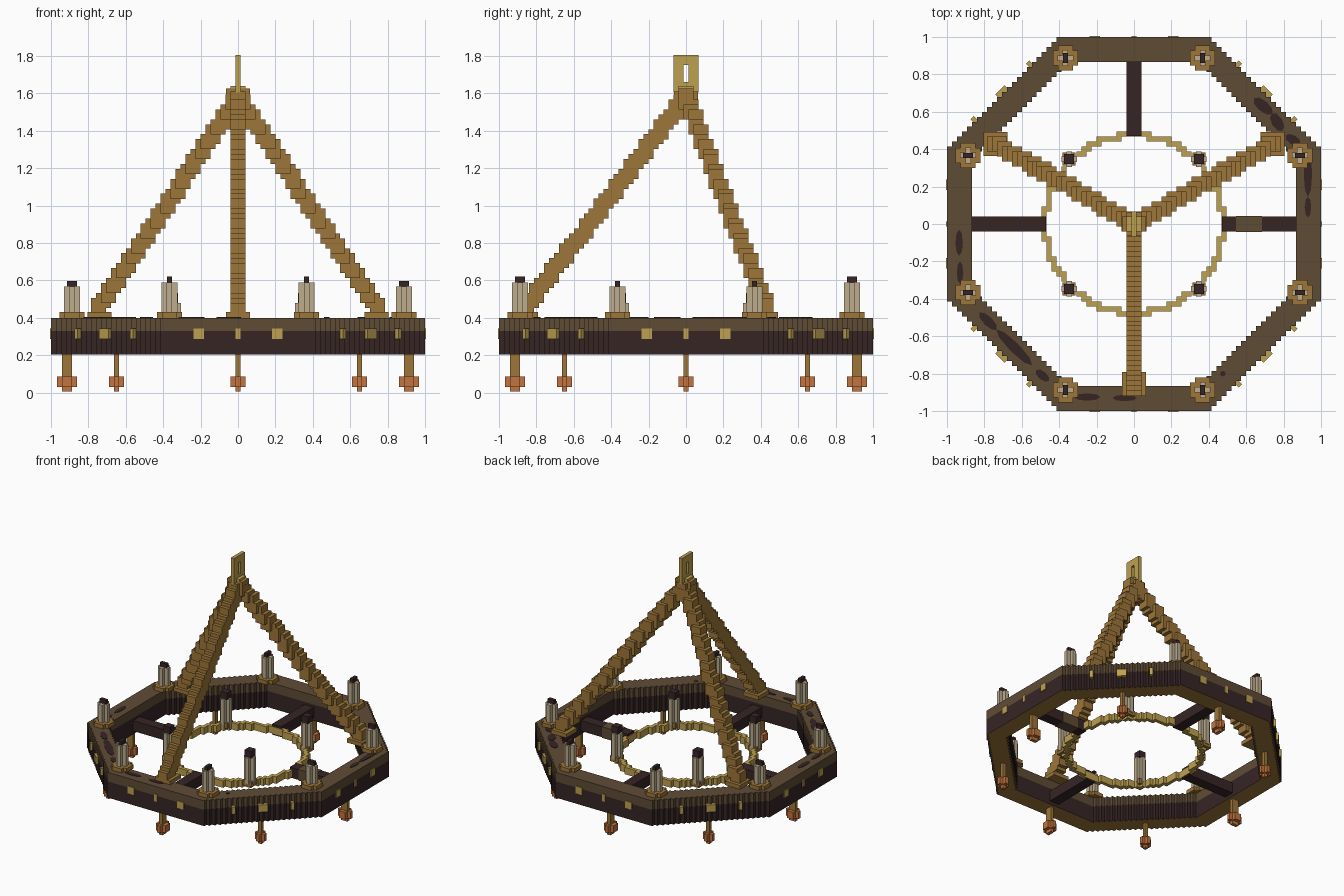
import bpy, bmesh, math
from mathutils import Matrix, Vector

cube = bpy.data.objects.get("Cube")
if cube:
    bpy.data.objects.remove(cube)

V = 2 / 75      # size of one block
N = 75          # blocks across


def material(name, rgb):
    lin = [((c / 255 + 0.055) / 1.055) ** 2.4 for c in rgb] + [1]
    m = bpy.data.materials.new(name)
    m.diffuse_color = lin
    m.use_nodes = True
    m.node_tree.nodes["Principled BSDF"].inputs["Base Color"].default_value = lin
    return m


BRONZE = material("bronze", (157, 118, 57))
GOLD = material("gold", (190, 160, 80))
CREAM = material("candle wax", (190, 173, 142))
DARK = material("dark wood", (55, 37, 37))
BROWN = material("brown wood", (95, 75, 53))
COPPER = material("copper", (196, 116, 62))


def finish(name, bm, *mats):
    me = bpy.data.meshes.new(name)
    bm.to_mesh(me)
    bm.free()
    for m in mats:
        me.materials.append(m)
    ob = bpy.data.objects.new(name, me)
    bpy.context.collection.objects.link(ob)
    return ob


def boxes(name, mat, items):
    """One object from boxes given as (centre, size) or (centre, size, turn about z)."""
    bm = bmesh.new()
    for c, s, *turn in items:
        mtx = (Matrix.Translation(c) @ Matrix.Rotation(turn[0] if turn else 0, 4, 'Z')
               @ Matrix.Diagonal((*s, 1)))
        bmesh.ops.create_cube(bm, size=1, matrix=mtx)
    return finish(name, bm, mat)


def block_ring(name, inside, levels, mats, under):
    """Ring of blocks: inside(x, y) picks the cells, levels are the heights of the bands."""
    bm = bmesh.new()
    verts = {}

    def vert(i, j, k):
        if (i, j, k) not in verts:
            verts[i, j, k] = bm.verts.new((i * V - 1, j * V - 1, levels[k]))
        return verts[i, j, k]

    def quad(keys, mat):
        bm.faces.new([vert(*k) for k in keys]).material_index = mat

    cells = {(i, j) for i in range(N) for j in range(N)
             if inside(abs((i + 0.5) * V - 1), abs((j + 0.5) * V - 1))}
    top = len(levels) - 1
    for i, j in cells:
        a, b, c, d = (i, j), (i + 1, j), (i + 1, j + 1), (i, j + 1)
        quad([(*p, top) for p in (a, b, c, d)], top - 1)
        quad([(*p, 0) for p in (d, c, b, a)], under)
        for p, q, near in ((a, b, (i, j - 1)), (b, c, (i + 1, j)),
                           (c, d, (i, j + 1)), (d, a, (i - 1, j))):
            if near not in cells:
                for k in range(top):
                    quad([(*p, k), (*q, k), (*q, k + 1), (*p, k + 1)], k)
    return finish(name, bm, *mats)


# Octagonal wooden frame with a bronze underside
def in_frame(x, y):
    return x + y < 1.41 and not (max(x, y) < 0.86 and x + y < 1.205)


block_ring("octagon_frame", in_frame, (0.205, 0.33, 0.4), (DARK, BROWN, BRONZE), 2)

# Inner gold hoop
block_ring("inner_hoop", lambda x, y: abs(math.hypot(x, y) - 0.474) < 0.0175,
           (0.24, 0.293), (GOLD,), 0)

# Spokes joining hoop and frame
for k, label in enumerate(("left", "back", "right", "front")):
    a = k * math.pi / 2
    u = Vector((math.cos(a), math.sin(a), 0))
    boxes(label + "_spoke", DARK, [(u * 0.67 + Vector((0, 0, 0.27)), (0.4, 0.08, 0.08), a)])
boxes("left_spoke_band", BROWN, [((0.615, 0, 0.27), (0.14, 0.086, 0.086))])

# Three stepped legs rising to the hub, each on a foot plate
for label, deg in (("front", -90), ("back_left", 30), ("back_right", 150)):
    u = Vector((math.cos(math.radians(deg)), math.sin(math.radians(deg)), 0))
    steps = []
    for n in range(44):
        t = n / 43
        p = u * 0.87 * (1 - t)
        steps.append(((round(p.x / V) * V, round(p.y / V) * V, 0.44 + 1.14 * t), (0.08, 0.08, 0.08)))
    boxes(label + "_leg", BRONZE, steps)
    foot = u * 0.855
    boxes(label + "_foot", BRONZE, [((foot.x, foot.y, 0.415), (0.13, 0.13, 0.03))])

# Hub and hanging loop
boxes("hub", BRONZE, [((0, 0, 1.57), (0.13, 0.08, 0.11)), ((0, 0, 1.54), (0.08, 0.13, 0.14))])
boxes("hub_cap", GOLD, [((0, 0, 1.625), (0.08, 0.08, 0.03))])
boxes("hanging_loop", GOLD,
      [((0, s * 0.04, 1.705), (V, 0.053, 0.2)) for s in (-1, 1)]
      + [((0, 0, 1.779), (V, 0.13, 0.053)), ((0, 0, 1.633), (V, 0.13, 0.053))])


def plus(x, y, z0, z1, wide, narrow):
    c, h = (x, y, (z0 + z1) / 2), z1 - z0
    return [(c, (wide, narrow, h)), (c, (narrow, wide, h))]


# Eight candles on the frame corners, four shorter ones on the hoop
plates, waxes, wicks = [], [], []
for sx in (-1, 1):
    for sy in (-1, 1):
        for x, y, h, wick in ((0.367, 0.887, 0.59, (V, 0.055, 0.05)),
                              (0.887, 0.367, 0.567, (0.055, V, 0.05))):
            x, y = x * sx, y * sy
            plates += plus(x, y, 0.4, 0.43, 0.133, 0.08)
            waxes += plus(x, y, 0.43, h, 0.085, 0.03)
            wicks.append(((x, y, h + 0.005), wick))
        x, y = 0.347 * sx, 0.347 * sy
        plates.append(((x, y, 0.28), (0.07, 0.07, 0.04)))
        waxes += plus(x, y, 0.28, 0.48, 0.082, 0.03)
        wicks.append(((x, y, 0.505), (0.055, 0.055, 0.053)))
boxes("candle_plates", BRONZE, plates)
boxes("candles", CREAM, waxes)
boxes("candle_wicks", DARK, wicks)

# Pendants below and studs around the frame, one set per side
stems, drops, studs = [], [], []
for k in range(8):
    a = k * math.pi / 4
    u, w = Vector((math.cos(a), math.sin(a), 0)), Vector((-math.sin(a), math.cos(a), 0))
    straight = k % 2 == 0
    turn = a if straight else 0
    c = u * (0.915 if straight else 0.918)
    rad = 0.053 if straight else V      # radial thickness
    stems.append(((c.x, c.y, 0.15), (rad, V, 0.13), turn))
    drops += [((c.x, c.y, 0.05), (rad, V, 0.09), turn),
              ((c.x, c.y, 0.058), (rad + 0.053, V, 0.055), turn),
              ((c.x, c.y, 0.058), (rad, 0.08, 0.055), turn)]
    # middle stud is narrow on straight sides and wide on slanted ones
    for off in (-0.21, 0, 0.21):
        big = (off != 0) == straight
        p = u * (1.0 if straight else 0.995) + w * off + Vector((0, 0, 0.315))
        size = 0.055 if big else 0.025
        if not straight and big:
            size = 0.07
        studs.append((p, (0.012 if straight else 0.04, size, 0.055), a))
boxes("pendant_stems", BRONZE, stems)
boxes("pendant_drops", COPPER, drops)
boxes("frame_studs", GOLD, studs)

# Dark worn streaks on the frame top: centre, length, width, angle
streaks = [(0.93, 0.27, 0.25, 0.045, 90), (0.93, 0.09, 0.11, 0.035, 90),
           (0.69, 0.63, 0.13, 0.06, -40), (0.765, 0.545, 0.11, 0.06, -60),
           (0.85, 0.45, 0.09, 0.05, -30), (-0.935, -0.1, 0.14, 0.04, 90),
           (-0.93, -0.26, 0.12, 0.035, 90), (-0.78, -0.52, 0.13, 0.05, -45),
           (-0.64, -0.66, 0.27, 0.055, -45), (-0.49, -0.81, 0.09, 0.045, -40),
           (-0.25, -0.925, 0.14, 0.04, 0), (-0.05, -0.93, 0.13, 0.035, 0),
           (0.475, -0.8, 0.03, 0.03, 0)]
bm = bmesh.new()
for x, y, length, width, deg in streaks:
    mtx = (Matrix.Translation((x, y, 0.4)) @ Matrix.Rotation(math.radians(deg), 4, 'Z')
           @ Matrix.Diagonal((length, width, 0.006, 1)))
    bmesh.ops.create_cone(bm, cap_ends=True, segments=8, radius1=0.5, radius2=0.5, depth=1, matrix=mtx)
finish("worn_streaks", bm, DARK)
